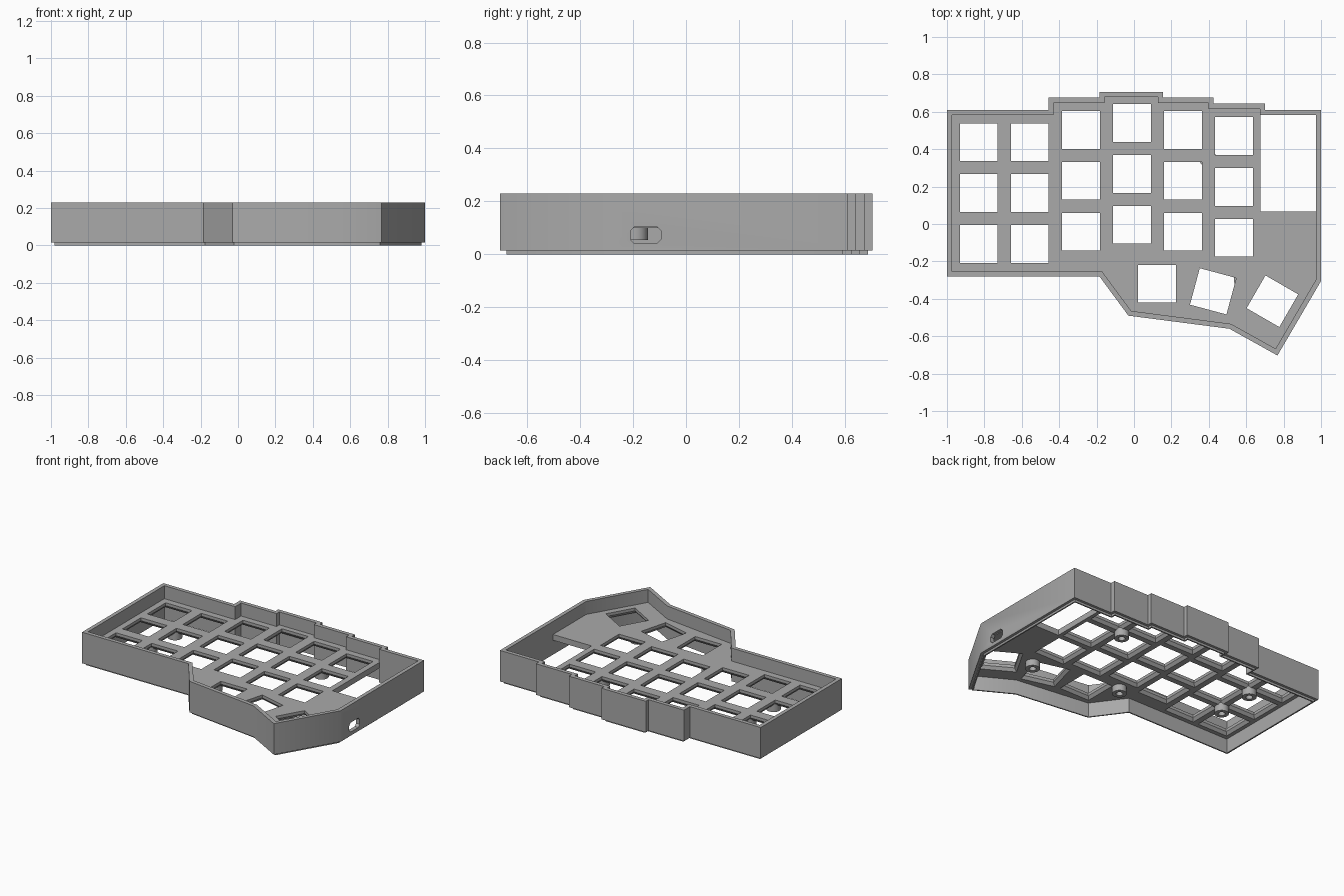
import bpy, bmesh, math
from mathutils import Vector, Matrix

cube = bpy.data.objects.get("Cube")
if cube:
    bpy.data.objects.remove(cube)

grey = bpy.data.materials.new("case_grey")
grey.use_nodes = True
COLOUR = (0.4, 0.4, 0.4, 1)
grey.diffuse_color = COLOUR
grey.node_tree.nodes["Principled BSDF"].inputs["Base Color"].default_value = COLOUR

# Outer wall outline, counterclockwise from the front left corner of the grid
OUTLINE = [Vector(p) for p in (
    (-1, -.28), (-.185, -.28), (-.03, -.49), (.51, -.56), (.767, -.703),
    (1, -.305), (1, .61), (.7, .61), (.7, .643), (.425, .643), (.425, .675),
    (.155, .675), (.155, .705), (-.185, .705), (-.185, .675),
    (-.457, .675), (-.457, .61), (-1, .61))]
PLATE_TOP, PLATE_BOTTOM = .14, .10


def inset(points, d):
    """Mitred inward offset of a counterclockwise outline."""
    result = []
    for i, p in enumerate(points):
        a = (p - points[i - 1]).normalized()
        b = (points[(i + 1) % len(points)] - p).normalized()
        na, nb = Vector((-a.y, a.x)), Vector((-b.y, b.x))
        result.append(p + (na + nb) * (d / (1 + na.dot(nb))))
    return result


def make_object(name, bm):
    bmesh.ops.recalc_face_normals(bm, faces=bm.faces)
    mesh = bpy.data.meshes.new(name)
    bm.to_mesh(mesh)
    bm.free()
    mesh.materials.append(grey)
    obj = bpy.data.objects.new(name, mesh)
    bpy.context.collection.objects.link(obj)
    return obj


def loft(bm, loops, closed=False):
    """Skin a stack of equal loops; cap the ends, or join last to first."""
    rings = [[bm.verts.new(p) for p in loop] for loop in loops]
    n = len(rings[0])
    pairs = list(zip(rings, rings[1:]))
    if closed:
        pairs.append((rings[-1], rings[0]))
    else:
        bm.faces.new(rings[0])
        bm.faces.new(rings[-1])
    for r, s in pairs:
        for i in range(n):
            j = (i + 1) % n
            bm.faces.new((r[i], r[j], s[j], s[i]))


def at_height(points, z):
    return [(p[0], p[1], z) for p in points]


def activate(obj):
    bpy.ops.object.select_all(action='DESELECT')
    obj.select_set(True)
    bpy.context.view_layer.objects.active = obj


def cut(obj, cutter):
    cutter.hide_render = True
    mod = obj.modifiers.new("cut", 'BOOLEAN')
    mod.operation = 'DIFFERENCE'
    mod.solver = 'EXACT'
    mod.object = cutter
    activate(obj)
    bpy.ops.object.modifier_apply(modifier=mod.name)
    bpy.data.objects.remove(cutter)


def smooth(obj):
    activate(obj)
    bpy.ops.object.shade_smooth_by_angle(angle=math.radians(32))


# Perimeter wall with a narrow lip beneath it
bm = bmesh.new()
section = [(0, .015), (0, .23), (.027, .23), (.027, 0), (.018, 0), (.018, .015)]
loft(bm, [at_height(inset(OUTLINE, d), z) for d, z in section], closed=True)
wall = make_object("outer_wall", bm)

# Cable port through the side wall
bm = bmesh.new()
y0, y1, z0, z1, c = -.21, -.095, .04, .105, .016
port = [(y0 + c, z0), (y1 - c, z0), (y1, z0 + c), (y1, z1 - c),
        (y1 - c, z1), (y0 + c, z1), (y0, z1 - c), (y0, z0 + c)]
loft(bm, [[(x, y, z) for y, z in port] for x in (.92, 1.05)])
cut(wall, make_object("port_cutter", bm))
smooth(wall)

# Switch plate
bm = bmesh.new()
edge = inset(OUTLINE, .02)
loft(bm, [at_height(edge, PLATE_BOTTOM), at_height(edge, PLATE_TOP)])
plate = make_object("switch_plate", bm)

# Key openings: straight above, flared below
keys = [(.123, -.32, 0), (.423, -.36, -15), (.74, -.413, -30)]
columns = [(-.83, .437), (-.557, .437), (-.283, .503),
           (-.01, .54), (.262, .503), (.535, .47)]
for x, top_y in columns:
    keys += [(x, top_y - .272 * row, 0) for row in range(3)]

bm = bmesh.new()
for x, y, angle in keys:
    turn = Matrix.Rotation(math.radians(angle), 2)
    loops = []
    for half, z in ((.124, .09), (.101, .12), (.101, .18)):
        corners = [(-half, -half), (half, -half), (half, half), (-half, half)]
        loops.append(at_height([turn @ Vector(k) + Vector((x, y)) for k in corners], z))
    loft(bm, loops)
# Controller bay opening in the back corner
bay = [(.677, .067), (1.1, .067), (1.1, .8), (.677, .8)]
loft(bm, [at_height(bay, .05), at_height(bay, .2)])
cut(plate, make_object("opening_cutter", bm))

# Screw bosses hanging under the plate
for i, (x, y) in enumerate([(.395, .35), (.58, -.3), (-.04, -.19),
                            (-.693, .3), (-.693, .03)]):
    bm = bmesh.new()
    loops = []
    for r, z in ((.046, .055), (.046, .11), (.022, .11), (.022, .055)):
        loops.append([(x + r * math.cos(t * math.tau / 24),
                       y + r * math.sin(t * math.tau / 24), z) for t in range(24)])
    loft(bm, loops, closed=True)
    smooth(make_object(f"screw_boss_{i + 1}", bm))
